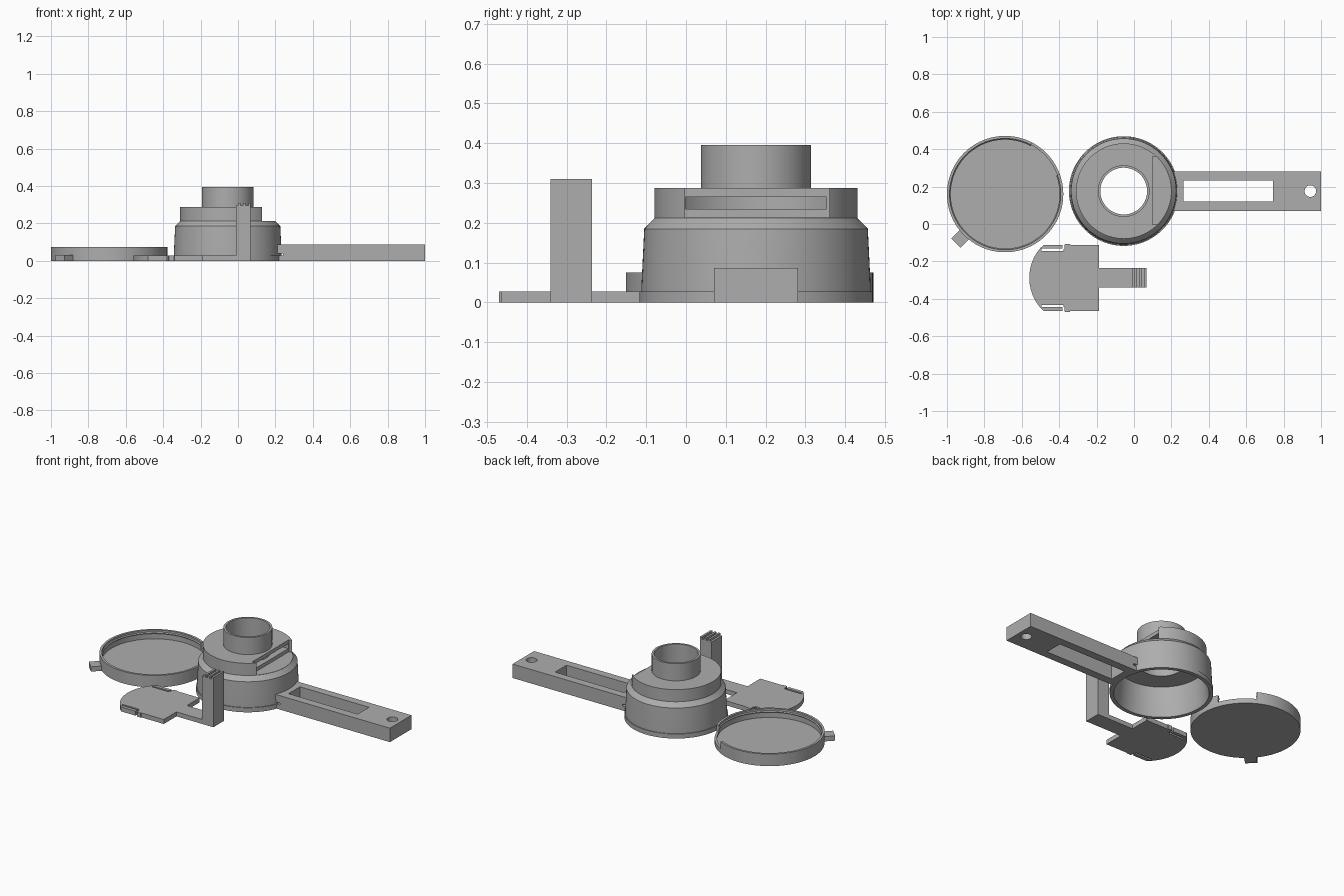
import bpy, bmesh, math
from math import cos, sin, radians, pi

if "Cube" in bpy.data.objects:
    bpy.data.objects.remove(bpy.data.objects["Cube"])

grey = bpy.data.materials.new("plain grey")
grey.diffuse_color = (0.42, 0.42, 0.42, 1)
grey.use_nodes = True
grey.node_tree.nodes["Principled BSDF"].inputs["Base Color"].default_value = grey.diffuse_color


def finish(name, bm, loc=(0, 0, 0)):
    bmesh.ops.remove_doubles(bm, verts=bm.verts, dist=1e-5)
    bmesh.ops.recalc_face_normals(bm, faces=bm.faces)
    me = bpy.data.meshes.new(name)
    bm.to_mesh(me)
    bm.free()
    ob = bpy.data.objects.new(name, me)
    bpy.context.collection.objects.link(ob)
    ob.location = loc
    me.materials.append(grey)
    return ob


def lathe(name, profile, loc, closed=True, steps=96):
    """Revolve an (r, z) profile about the z axis."""
    bm = bmesh.new()
    vs = [bm.verts.new((r, 0, z)) for r, z in profile]
    pairs = list(zip(vs, vs[1:] + vs[:1])) if closed else list(zip(vs, vs[1:]))
    es = [bm.edges.new(p) for p in pairs]
    bmesh.ops.spin(bm, geom=vs + es, cent=(0, 0, 0), axis=(0, 0, 1),
                   angle=2 * pi, steps=steps, use_merge=False)
    return finish(name, bm, loc)


def prism(name, pts, z0, z1):
    """Extrude a flat outline from z0 to z1."""
    bm = bmesh.new()
    f = bm.faces.new([bm.verts.new((x, y, z0)) for x, y in pts])
    ext = bmesh.ops.extrude_face_region(bm, geom=[f])["geom"]
    bmesh.ops.translate(bm, vec=(0, 0, z1 - z0),
                        verts=[v for v in ext if isinstance(v, bmesh.types.BMVert)])
    return finish(name, bm)


def box(name, x0, x1, y0, y1, z0, z1):
    return prism(name, [(x0, y0), (x1, y0), (x1, y1), (x0, y1)], z0, z1)


def arc(cx, cy, r, a0, a1, n):
    return [(cx + r * cos(radians(a0 + (a1 - a0) * i / n)),
             cy + r * sin(radians(a0 + (a1 - a0) * i / n))) for i in range(n + 1)]


def disc(name, cx, cy, r, z0, z1, n=96):
    return prism(name, arc(cx, cy, r, 0, 360 - 360 / n, n - 1), z0, z1)


def cut(ob, *cutters):
    bpy.context.view_layer.objects.active = ob
    for c in cutters:
        m = ob.modifiers.new("cut", 'BOOLEAN')
        m.operation, m.solver, m.object = 'DIFFERENCE', 'EXACT', c
        bpy.ops.object.modifier_apply(modifier=m.name)
        bpy.data.objects.remove(c)


BX, BY = -0.055, 0.176      # body centre
LX, LY = -0.689, 0.16       # lid centre
TY = -0.288                 # shutter centre line

# Stepped hollow body with a tube on top
body = lathe("body", [(.293, 0), (.293, .028), (.288, .028), (.288, .04), (.281, .185),
                      (.255, .212), (.255, .288), (.138, .288), (.138, .395),
                      (.125, .395), (.125, .185), (.25, .185), (.262, .04), (.27, 0)],
             (BX, BY, 0))
# Side pocket and round-ended slot for the shutter
cut(body,
    box("pocket", .10, .3, BY - .178, BY + .184, .213, .32),
    prism("slot", [(.3, BY - .177), (.3, BY + .177)] + arc(BX, BY, .24, 132.5, 227.5, 24),
          .235, .265))

# Handle with long window, hanging hole and a groove at the body
handle = box("handle", .18, 1.0, BY - .106, BY + .106, 0, .087)
cut(handle,
    disc("body_clearance", BX, BY, .28, -.1, .2),
    disc("groove", BX, BY, .315, .028, .04),
    box("window", .265, .742, BY - .056, BY + .056, -.1, .2),
    disc("hanging_hole", .943, BY, .031, -.1, .2, 40))

# Shallow lid with inner snap rib and lowered wall section
lid = lathe("lid", [(0, 0), (.311, 0), (.311, .075), (.297, .075), (.297, .063),
                    (.291, .058), (.297, .052), (.297, .02), (0, .02)],
            (LX, LY, 0), closed=False)
cut(lid, prism("wall_gap", arc(LX, LY, .27, 62, 20, 12) + arc(LX, LY, .34, 20, 62, 12), .03, .2))

# Finger tab on the lid
tab = box("lid_tab", .300, .371, -.035, .035, 0, .03)
tab.location = (LX, LY, 0)
tab.rotation_euler.z = radians(225)

# Shutter plate: round nose, spring arms, small side catches
half = [(-.187, .177), (-.34, .177), (-.343, .182), (-.368, .182), (-.372, .177),
        (-.372, .155), (-.383, .155), (-.383, .177), (-.482, .177)]
nose = arc(-.317, 0, .243, 139, 221, 24)
outline = half + nose + [(x, -y) for x, y in reversed(half)]
plate = prism("shutter_plate", [(x, TY + y) for x, y in outline], 0, .028)
cut(plate, *[box("slit", -.495, -.378, TY + s * .15 - .006, TY + s * .15 + .006, -.1, .1)
             for s in (-1, 1)])

# Shutter neck and upright grip with ridged top
box("shutter_neck", -.187, -.012, TY - .052, TY + .052, 0, .028)
grip = box("shutter_grip", -.012, .068, TY - .052, TY + .052, 0, .31)
cut(grip, *[box("ridge_gap", x, x + .014, TY - .1, TY + .1, .297, .4)
            for x in (-.013, .014, .041)])

# Smooth round walls, keep edges crisp
for ob in bpy.context.scene.objects:
    ob.select_set(True)
    bpy.context.view_layer.objects.active = ob
bpy.ops.object.shade_smooth_by_angle(angle=radians(20))
